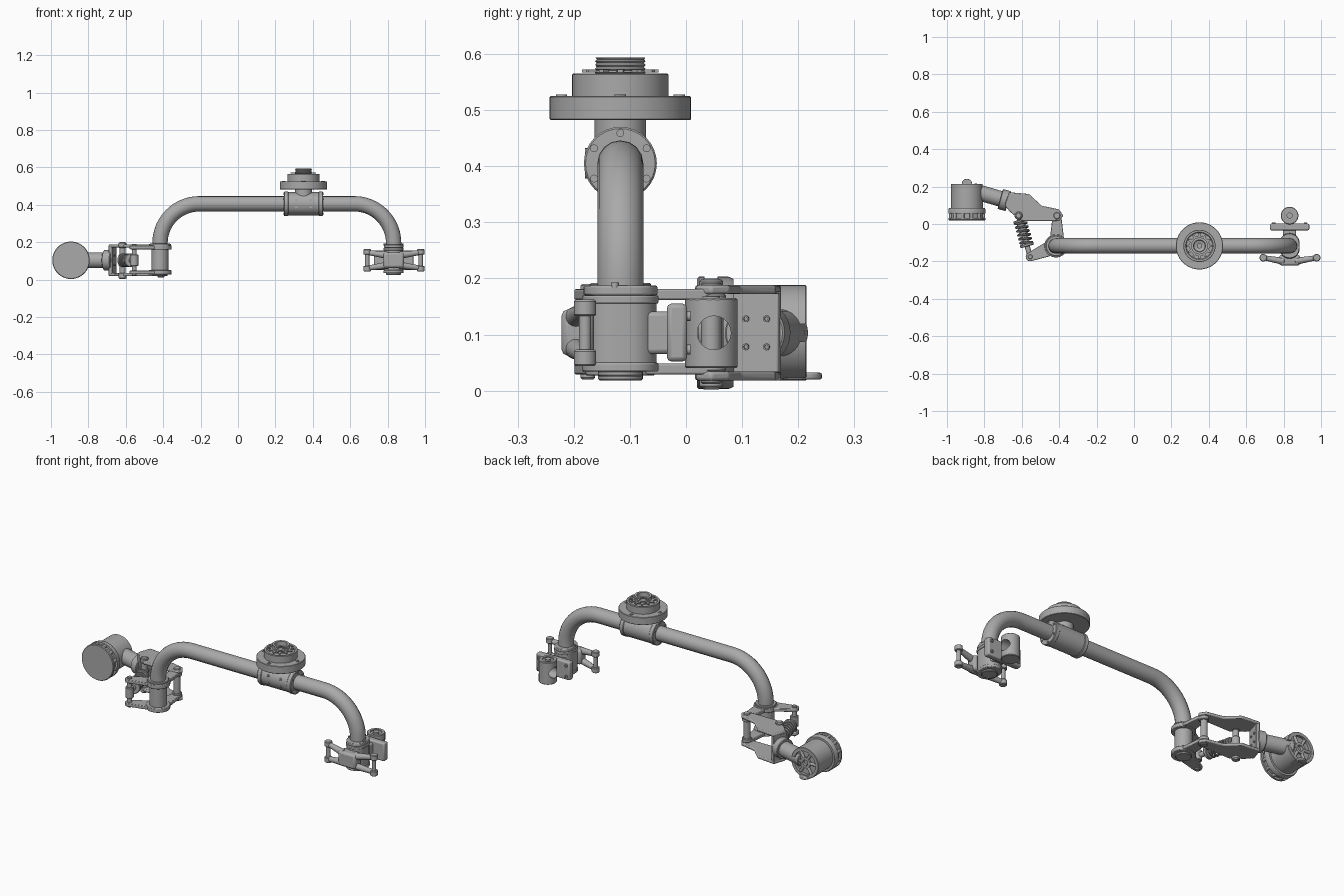
import bpy, bmesh, math
from mathutils import Vector

if "Cube" in bpy.data.objects:
    bpy.data.objects.remove(bpy.data.objects["Cube"])

metal = bpy.data.materials.new("satin_grey")
metal.use_nodes = True
GREY = (0.4, 0.4, 0.4, 1)
metal.diffuse_color = GREY
metal.node_tree.nodes["Principled BSDF"].inputs["Base Color"].default_value = GREY
made = []


def finish(name, bm, bevel=0):
    bmesh.ops.recalc_face_normals(bm, faces=bm.faces)
    me = bpy.data.meshes.new(name)
    bm.to_mesh(me)
    bm.free()
    ob = bpy.data.objects.new(name, me)
    bpy.context.collection.objects.link(ob)
    me.materials.append(metal)
    if bevel:
        m = ob.modifiers.new("soft_edge", 'BEVEL')
        m.width, m.segments, m.limit_method = bevel, 2, 'ANGLE'
    made.append(ob)
    return ob


def lathe(name, profile, base, axis=(0, 0, 1), n=40):
    """Turn (radius, height) pairs around an axis through base."""
    bm = bmesh.new()
    vs = [bm.verts.new((r, 0, h)) for r, h in profile]
    es = [bm.edges.new(p) for p in zip(vs, vs[1:])]
    bmesh.ops.spin(bm, geom=vs + es, cent=(0, 0, 0), axis=(0, 0, 1),
                   angle=math.tau, steps=n, use_duplicate=False)
    bmesh.ops.remove_doubles(bm, verts=bm.verts, dist=1e-5)
    ob = finish(name, bm)
    ob.location = base
    ob.rotation_euler = Vector(axis).to_track_quat('Z', 'Y').to_euler()
    return ob


def rod(name, a, b, r, r2=None, n=32):
    d = Vector(b) - Vector(a)
    L = d.length
    r2 = r if r2 is None else r2
    c = min(0.003, L / 4, r / 4)
    return lathe(name, [(0, 0), (r - c, 0), (r, c), (r2, L - c), (r2 - c, L), (0, L)], a, d, n)


def bolt(name, at, axis, r=0.008, h=0.006):
    return lathe(name, [(r, -h), (r, h), (r * .55, h), (r * .55, h * .2), (0, h * .2)], at, axis, 12)


def plate(name, outline, z0, z1, bevel=0.003):
    bm = bmesh.new()
    f = bm.faces.new([bm.verts.new((x, y, z0)) for x, y in outline])
    new = bmesh.ops.extrude_face_region(bm, geom=[f])["geom"]
    bmesh.ops.translate(bm, vec=(0, 0, z1 - z0),
                        verts=[g for g in new if isinstance(g, bmesh.types.BMVert)])
    return finish(name, bm, bevel)


def link(name, discs, z0, z1, bevel=0.003):
    """Plate wrapped around discs given as (x, y, radius)."""
    bm = bmesh.new()
    for x, y, r in discs:
        for i in range(28):
            t = math.tau * i / 28
            for z in (z0, z1):
                bm.verts.new((x + r * math.cos(t), y + r * math.sin(t), z))
    res = bmesh.ops.convex_hull(bm, input=bm.verts)
    bmesh.ops.delete(bm, geom=list(set(res["geom_interior"])), context='VERTS')
    bmesh.ops.dissolve_limit(bm, angle_limit=0.02, verts=bm.verts, edges=bm.edges)
    return finish(name, bm, bevel)


def box(name, lo, hi, bevel=0.003):
    return plate(name, [(lo[0], lo[1]), (hi[0], lo[1]), (hi[0], hi[1]), (lo[0], hi[1])],
                 lo[2], hi[2], bevel)


def wire(name, pts, r, res=6):
    cu = bpy.data.curves.new(name, 'CURVE')
    cu.dimensions, cu.bevel_depth, cu.bevel_resolution = '3D', r, res
    cu.use_fill_caps = True
    sp = cu.splines.new('POLY')
    sp.points.add(len(pts) - 1)
    for p, q in zip(sp.points, pts):
        p.co = (*q, 1)
    tmp = bpy.data.objects.new(name, cu)
    bpy.context.collection.objects.link(tmp)
    bm = bmesh.new()
    bm.from_mesh(tmp.evaluated_get(bpy.context.evaluated_depsgraph_get()).to_mesh())
    bpy.data.objects.remove(tmp)
    return finish(name, bm)


def cut(ob, cutter):
    made.remove(cutter)
    cutter.hide_render = True
    cutter.hide_viewport = True
    m = ob.modifiers.new("cut", 'BOOLEAN')
    m.object, m.operation, m.solver = cutter, 'DIFFERENCE', 'EXACT'


Y, MID = -0.117, 0.103
LX, RX, HX, TZ, R = -0.417, 0.832, 0.35, 0.405, 0.21

# Bent main tube
arc = [math.radians(a) for a in range(0, 91, 5)]
path = [(LX, Y, 0.04)]
path += [(LX + R - R * math.cos(a), Y, TZ - R + R * math.sin(a)) for a in arc]
path += [(RX - R + R * math.sin(a), Y, TZ - R + R * math.cos(a)) for a in arc]
wire("main_tube", path + [(RX, Y, 0.04)], 0.041)

# Clamp hub around the tube
rod("hub_body", (HX - .1, Y, TZ), (HX + .1, Y, TZ), 0.062)
for s in (-1, 1):
    rod("hub_flange", (HX + s * .08, Y, TZ), (HX + s * .105, Y, TZ), 0.065)
    for i in range(6):
        t = math.radians(90 + 60 * i)
        bolt("hub_bolt", (HX + s * .105, Y + .054 * math.cos(t), TZ + .054 * math.sin(t)), (s, 0, 0), .007, .003)
    for dz in (-.02, .02):
        bolt("hub_front_bolt", (HX + s * .038, Y - .059, TZ + dz), (0, -1, 0), .007, .004)

# Mount on the hub: neck, wide disc, upper ring, threaded collar
lathe("mount_disc", [(0, .4), (.046, .4), (.046, .482), (.124, .482), (.126, .484), (.126, .523),
                     (.124, .525), (.086, .525), (.086, .563), (.084, .565), (.074, .565),
                     (.07, .56), (0, .56)], (HX, Y, 0), n=56)
thread = [(.045 - .003 * (i % 2), .56 + .0034 * i) for i in range(11)]
lathe("threaded_collar", thread + [(.032, .594), (.03, .57), (.014, .565), (.014, .575), (0, .575)], (HX, Y, 0))
lathe("lock_washer", [(.044, .567), (.054, .567), (.054, .571), (.044, .571)], (HX, Y, 0))
for i in range(12):
    t = math.tau * i / 12
    c, s = math.cos(t), math.sin(t)
    plate("washer_tab", [(HX + r * c - w * s, Y + r * s + w * c) for r, w in
                         ((.05, -.007), (.068, -.005), (.068, .005), (.05, .007))], .567, .572, 0)
for i in range(4):
    t = math.tau * i / 4
    bolt("disc_bolt", (HX + .105 * math.cos(t), Y + .105 * math.sin(t), .525), (0, 0, 1), .01, .003)

# Left clamp: two lever plates, collar and pins
LEVER, PIVOT, EYE = (-.555, -.175), (-.412, .045), (-.617, .045)
for z0, z1 in ((.027, .05), (.16, .183)):
    link("clamp_ring", [(LX, Y, .062)], z0, z1)
    link("lever_plate", [(LX, Y, .045), (*LEVER, .024)], z0 + .002, z1 - .002)
    link("pivot_plate", [(LX + .005, Y, .042), (*PIVOT, .023)], z0 + .002, z1 - .002)
rod("clamp_sleeve", (LX, Y, .03), (LX, Y, .17), .045)
rod("clamp_foot", (LX, Y, .018), (LX, Y, .03), .04)
rod("clamp_collar", (LX, Y, .18), (LX, Y, .192), .055)
for s in (-1, 1):
    bolt("collar_bolt", (LX + s * .05, Y, .184), (0, 0, 1))
rod("pivot_pin", (*PIVOT, .012), (*PIVOT, .194), .018)
rod("lever_pin", (*LEVER, .02), (*LEVER, .19), .013)
rod("spring_pin", (*EYE, .002), (*EYE, .2), .016)
for z0, z1 in ((.005, .035), (.17, .198)):
    rod("spring_pin_boss", (*EYE, z0), (*EYE, z1), .021)

# Swinging bracket: top and bottom plates with an end wall
outline = [(-.668, .17), (-.56, .16), (-.495, .098), (-.4, .078), (-.378, .045),
           (-.398, .018), (-.44, .016), (-.6, .016), (-.662, .064), (-.692, .1)]
for z0, z1 in ((.018, .034), (.172, .188)):
    plate("bracket_plate", outline, z0, z1, .005)
plate("bracket_wall", [(-.668, .17), (-.692, .09), (-.672, .084), (-.648, .164)], .02, .186)
for z0, z1 in ((.034, .055), (.151, .172)):
    rod("bracket_boss", (*PIVOT, z0), (*PIVOT, z1), .026)
for dz in (-.025, .025):
    for x, y in ((-.669, .108), (-.658, .145)):
        bolt("wall_bolt", (x, y, MID + dz), (1, -.3, 0), .006, .008)

# Spring strut
a, b = Vector((*EYE, MID)), Vector((*LEVER, MID))
axis = (b - a).normalized()
side = axis.cross(Vector((0, 0, 1)))
rod("strut_rod", a, b, .014)
rod("strut_body", a.lerp(b, .1), a.lerp(b, .45), .021)
for u, v in ((.1, .16), (.68, .75)):
    rod("spring_seat", a.lerp(b, u), a.lerp(b, v), .037)
for p in (a, b):
    rod("strut_eye", p - Vector((0, 0, .03)), p + Vector((0, 0, .03)), .022)
N = 110
coil = [a.lerp(b, .16 + .52 * i / N) + .031 * (side * math.cos(i * .314) + Vector((0, 0, 1)) * math.sin(i * .314))
        for i in range(N + 1)]
wire("coil_spring", coil, .006, 2)

# Drum with its arm; the profile runs from front face to recessed rear
DX = -.893
rod("drum_arm", (DX + .03, .178, MID), (-.67, .122, MID), .042)
rod("drum_arm_collar", (-.715, .134, MID), (-.672, .122, MID), .055)
drum = lathe("drum", [(0, .02), (.097, .02), (.1, .023), (.1, .033), (.088, .033), (.088, .056), (.1, .056),
                      (.1, .076), (.096, .085), (.085, .085), (.085, .213), (.083, .215), (.066, .215),
                      (.066, .2), (.03, .2), (.03, .211), (.016, .211), (.016, .195), (0, .195)],
             (DX, 0, MID), (0, 1, 0), 56)
cut(drum, box("notch_cutter", (DX + .04, .192, .088), (DX + .12, .23, .119), 0))
for i in range(12):
    t = math.tau * (i + .5) / 12
    rod("drum_lug", (DX + .09 * math.cos(t), .03, MID + .09 * math.sin(t)),
        (DX + .09 * math.cos(t), .06, MID + .09 * math.sin(t)), .009, n=12)
for i in range(6):
    t = math.tau * i / 6
    rod("drum_spoke", (DX + .02 * math.cos(t), .204, MID + .02 * math.sin(t)),
        (DX + .07 * math.cos(t), .204, MID + .07 * math.sin(t)), .008, n=12)
link("drum_tab", [(DX, .19, .03), (DX, .214, .028)], .02, .032)

# Right clamp housing
link("housing_body", [(RX, Y - .014, .05), (RX, Y + .014, .05)], .04, .165)
for z0, z1, r in ((.034, .05, .054), (.155, .17, .054), (.17, .187, .052)):
    link("housing_flange", [(RX, Y - .014, r), (RX, Y + .014, r)], z0, z1)
rod("housing_foot", (RX, Y, .025), (RX, Y, .036), .04)
for s in (-1, 1):
    bolt("housing_bolt", (RX + s * .046, Y - .01, .187), (0, 0, 1), .007)

# Front forked lever, same on both sides
box("lever_block", (RX - .055, -.222, .062), (RX + .055, -.165, .145), .012)
for s in (-1, 1):
    ex, ey = RX + .002 + s * .143, -.18
    for k in (-1, 1):
        rod("fork_arm", (RX + s * .03, -.2, MID + k * .026), (ex, ey, MID + k * .042), .019, .013, 16)
        rod("fork_eye", (ex, ey, MID + k * .03), (ex, ey, MID + k * .059), .02)
    rod("fork_pin", (ex, ey, .05), (ex, ey, .156), .011)

# Rear crossbar and cross-drilled post
box("rear_neck", (RX - .035, -.08, .065), (RX + .035, -.02, .141), .008)
box("rear_crossbar", (RX - .105, -.034, .052), (RX + .105, .002, .155), .008)
for s in (-1, 1):
    for dz in (-.03, .03):
        bolt("crossbar_bolt", (RX + s * .085, .003, MID + dz), (0, 1, 0), .009, .005)
post = lathe("rear_post", [(0, .04), (.044, .04), (.047, .043), (.047, .162), (.044, .165), (.03, .165),
                           (.03, .158), (.016, .158), (.016, .168), (0, .168)], (RX, .045, 0))
cut(post, rod("post_cutter", (RX - .1, .05, MID), (RX + .1, .05, MID), .03))

# Smooth shading with sharp edges kept
bpy.ops.object.select_all(action='DESELECT')
for ob in made:
    ob.select_set(True)
bpy.context.view_layer.objects.active = made[0]
bpy.ops.object.shade_smooth_by_angle(angle=math.radians(35))
